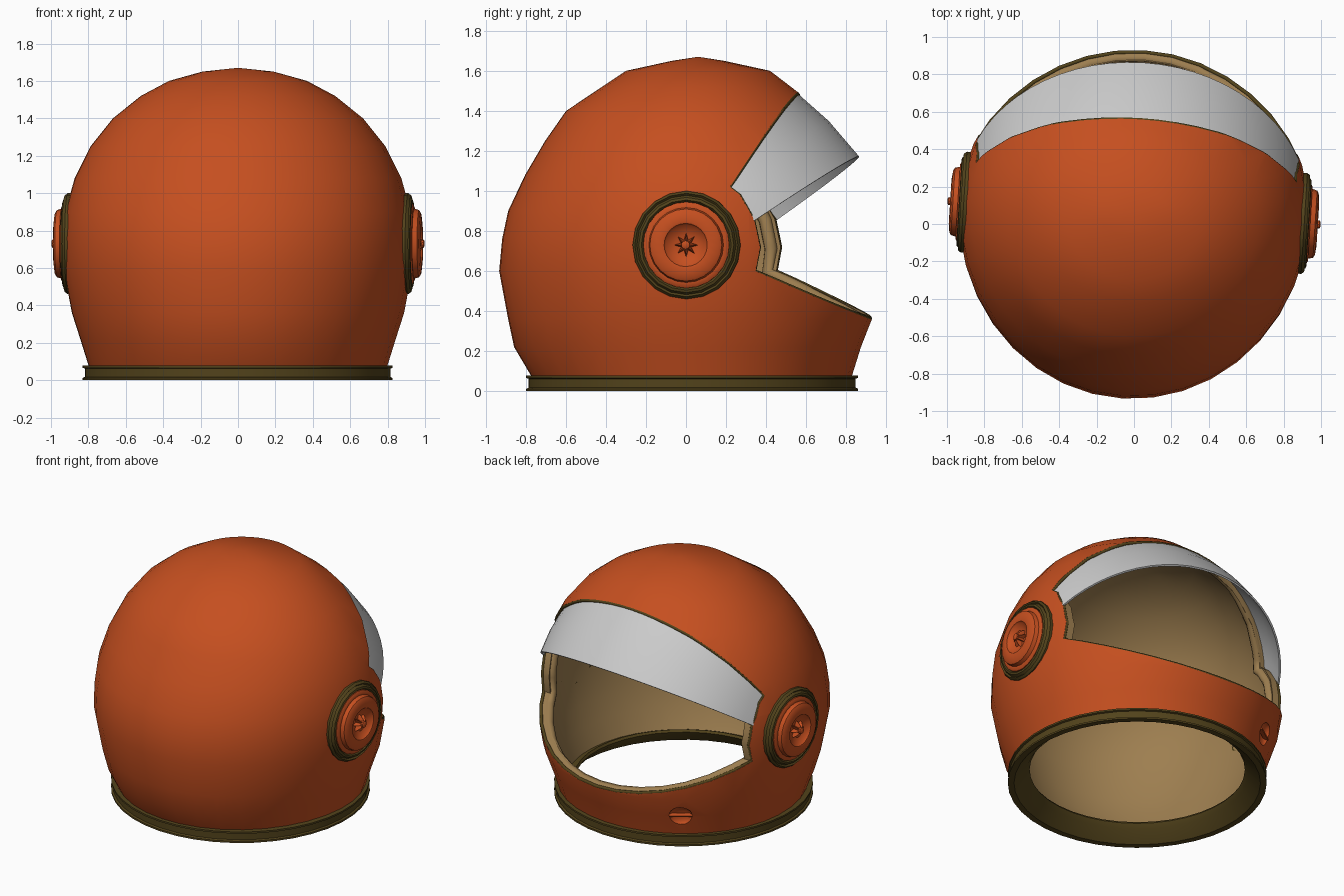
import bpy, bmesh, math
from mathutils import Matrix, Vector

if "Cube" in bpy.data.objects:
    bpy.data.objects.remove(bpy.data.objects["Cube"])

def material(name, rgb):
    m = bpy.data.materials.new(name)
    m.diffuse_color = (*rgb, 1)
    m.use_nodes = True
    m.node_tree.nodes["Principled BSDF"].inputs["Base Color"].default_value = m.diffuse_color
    return m

ORANGE = material("orange", (0.56, 0.078, 0.014))
TAN = material("tan", (0.34, 0.21, 0.08))
OLIVE = material("olive", (0.085, 0.056, 0.011))
parts = []

def smooth(me, angle=35):
    me.shade_smooth()
    me.set_sharp_from_angle(angle=math.radians(angle))

def add(name, bm, mats=(), keep=True):
    bmesh.ops.recalc_face_normals(bm, faces=bm.faces)
    me = bpy.data.meshes.new(name)
    bm.to_mesh(me)
    bm.free()
    for m in mats:
        me.materials.append(m)
    ob = bpy.data.objects.new(name, me)
    bpy.context.collection.objects.link(ob)
    if keep:
        smooth(me)
        parts.append(ob)
    else:
        ob.hide_render = True
    return ob

def apply_modifiers(ob):
    bpy.context.view_layer.update()
    me = bpy.data.meshes.new_from_object(ob.evaluated_get(bpy.context.evaluated_depsgraph_get()))
    ob.modifiers.clear()
    ob.data = me
    smooth(me)

def bridge(bm, a, b, closed=True):
    n = len(a)
    for i in range(n if closed else n - 1):
        j = (i + 1) % n
        bm.faces.new((a[i], a[j], b[j], b[i]))

def lathe(name, profile, segs, mat, matrix=Matrix(), closed=False, star=1.0):
    """Spin (radius, height) points round z, capping open ends; star shrinks every other spoke."""
    bm = bmesh.new()
    rings = []
    for r, h in profile:
        ring = []
        for i in range(segs):
            a, q = 2 * math.pi * i / segs, r * (star if i % 2 else 1)
            ring.append(bm.verts.new((q * math.cos(a), q * math.sin(a), h)))
        rings.append(ring)
    for a, b in zip(rings, rings[1:]):
        bridge(bm, a, b)
    if closed:
        bridge(bm, rings[-1], rings[0])
    else:
        bm.faces.new(rings[0])
        bm.faces.new(rings[-1])
    bm.transform(matrix)
    return add(name, bm, [mat])

# Outer shell: z, side radius, back radius, face-side radius
SECTIONS = [(.06, .795, .825, .765), (.22, .845, .92, .815), (.36, .89, .95, .87), (.60, .935, .995, .90),
            (.76, .937, .98, .91), (.90, .925, .95, .90), (1.08, .875, .865, .84), (1.25, .79, .765, .74),
            (1.40, .67, .66, .62), (1.52, .52, .48, .465), (1.60, .37, .36, .36), (1.65, .19, .13, .13)]
SEGS = 36
bm = bmesh.new()
rings = []
for z, side, back, face in SECTIONS:
    ring = []
    for i in range(SEGS):
        a = 2 * math.pi * i / SEGS
        s = math.sin(a)
        ring.append(bm.verts.new((side * math.cos(a), s * (face if s > 0 else back), z)))
    rings.append(ring)
for a, b in zip(rings, rings[1:]):
    bridge(bm, a, b)
top = bm.verts.new((0, 0, 1.67))
for i in range(SEGS):
    bm.faces.new((rings[-1][i], rings[-1][(i + 1) % SEGS], top))
shell = add("helmet_shell", bm, [ORANGE, TAN])
sol = shell.modifiers.new("thickness", 'SOLIDIFY')
sol.thickness, sol.offset = 0.06, -1
sol.material_offset = sol.material_offset_rim = 1

# Face opening cutter: side outline pushed through x
OUTLINE = [(.214, 1.02), (.264, .98), (.334, .86), (.364, .72), (.342, .60), (1.3, .166), (1.3, 1.62), (.584, 1.62)]
bm = bmesh.new()
ends = [[bm.verts.new((x, y, z)) for y, z in OUTLINE] for x in (-1.3, 1.3)]
bridge(bm, *ends)
for e in ends:
    bm.faces.new(e)
for f in bm.faces:
    f.material_index = 1
cutter = add("opening_cutter", bm, [ORANGE, TAN], keep=False)

# Dimple cutter low on the chin, off to one side
ang = math.radians(128)
spot = Vector((.84 * math.cos(ang), .822 * math.sin(ang), .225))
dimple_matrix = Matrix.Translation(spot) @ Vector(
    (math.cos(ang), math.sin(ang), -.28)).to_track_quat('Z', 'Y').to_matrix().to_4x4()
bm = bmesh.new()
bmesh.ops.create_uvsphere(bm, u_segments=20, v_segments=10, radius=.075,
                          matrix=dimple_matrix @ Matrix.Diagonal((1, 1, .5, 1)))
dimple = add("dimple_cutter", bm, [ORANGE, TAN], keep=False)

for c in (cutter, dimple):
    mod = shell.modifiers.new("cut", 'BOOLEAN')
    mod.operation, mod.solver, mod.object = 'DIFFERENCE', 'EXACT', c
apply_modifiers(shell)
for c in (cutter, dimple):
    bpy.data.objects.remove(c)

# Bar across the dimple
bm = bmesh.new()
bmesh.ops.create_cube(bm, size=1, matrix=dimple_matrix @ Matrix.Translation((0, 0, -.012))
                      @ Matrix.Diagonal((.15, .01, .03, 1)))
add("chin_bar", bm, [ORANGE])

# Find the edge loop where orange meets tan round the opening
bm = bmesh.new()
bm.from_mesh(shell.data)
links = {}
for e in bm.edges:
    if ({f.material_index for f in e.link_faces} == {0, 1} and min(v.co.z for v in e.verts) > .1):
        a, b = e.verts
        links.setdefault(a, []).append(b)
        links.setdefault(b, []).append(a)
loops, todo = [], set(links)
while todo:
    last = todo.pop()
    chain = [last.co.copy()]
    while nxt := [w for w in links[last] if w in todo]:
        last = nxt[0]
        todo.remove(last)
        if (last.co - chain[-1]).length > .004:
            chain.append(last.co.copy())
    if len(chain) > 8:
        loops.append(chain)
bm.free()

def tube(name, scale, push, radius, mat):
    """Run a tube along the opening, scaled about the head centre and pushed away from the opening."""
    cu = bpy.data.curves.new(name, 'CURVE')
    cu.dimensions, cu.bevel_depth, cu.bevel_resolution = '3D', radius, 2
    mid = Vector((0, 0, .73))
    for chain in loops:
        sp = cu.splines.new('POLY')
        sp.points.add(len(chain) - 1)
        for p, co in zip(sp.points, chain):
            away = Vector((0, co.y - .75, co.z - .85)).normalized() * push
            p.co = (*(mid + (co - mid) * scale + away), 1)
        sp.use_cyclic_u = True
    cu.materials.append(mat)
    ob = bpy.data.objects.new(name, cu)
    bpy.context.collection.objects.link(ob)
    parts.append(ob)

tube("opening_seal", .988, .002, .011, OLIVE)
tube("liner_roll", .945, .030, .034, TAN)

# Raised visor: band between two planar arcs, slightly bowed
def arc(bm, side, face, r, n=24):
    lo = math.radians(22)
    row = []
    for i in range(n + 1):
        p = lo + (math.pi - 2 * lo) * i / n
        t = (math.sin(p) - math.sin(lo)) / (1 - math.sin(lo))
        yz = Vector(side).lerp(Vector(face), t)
        row.append(bm.verts.new((r * math.cos(p), *yz)))
    return row

bm = bmesh.new()
rows = [arc(bm, (.18, 1.03), (.475, 1.50), .91), arc(bm, (.26, .945), (.65, 1.345), .925),
        arc(bm, (.334, .85), (.80, 1.17), .925)]
for a, b in zip(rows, rows[1:]):
    bridge(bm, a, b, closed=False)
visor = add("visor", bm)
sol = visor.modifiers.new("thickness", 'SOLIDIFY')
sol.thickness, sol.offset = .012, 0
apply_modifiers(visor)

# Neck ring with lips and an inward sloping underside
lathe("neck_ring", [(.83, 0), (.83, .012), (.818, .018), (.818, .062), (.83, .066), (.83, .078), (.78, .08),
                    (.70, .115), (.69, .10), (.71, .07), (.79, 0)], 40, OLIVE,
      Matrix.Translation((0, -.03, 0)), closed=True)

# Ear discs on both sides
for label, sgn in (("right", 1), ("left", -1)):
    m = Matrix.Translation((0, 0, .73)) @ Matrix.Rotation(sgn * math.pi / 2, 4, 'Y')
    lathe(label + "_ear_ring", [(.268, .86), (.27, .912), (.258, .928), (.248, .918), (.238, .934),
                                (.225, .938), (.215, .926), (.20, .86)], 20, OLIVE, m, closed=True)
    lathe(label + "_ear_cap", [(.215, .88), (.215, .935), (.20, .944), (.187, .944), (.18, .970), (.165, .979),
                               (.118, .985), (.108, .982), (.10, .970), (.05, .945)], 24, ORANGE, m)
    lathe(label + "_ear_knob", [(.062, .94), (.056, .962), (.03, .985)], 16, ORANGE, m, star=.45)
    lathe(label + "_ear_button", [(.022, .95), (.022, .994), (.014, .999)], 10, ORANGE, m)

# The whole helmet is turned slightly about z
for ob in parts:
    ob.matrix_world = Matrix.Translation((0, .06, 0)) @ Matrix.Rotation(math.radians(-3.6), 4, 'Z')
